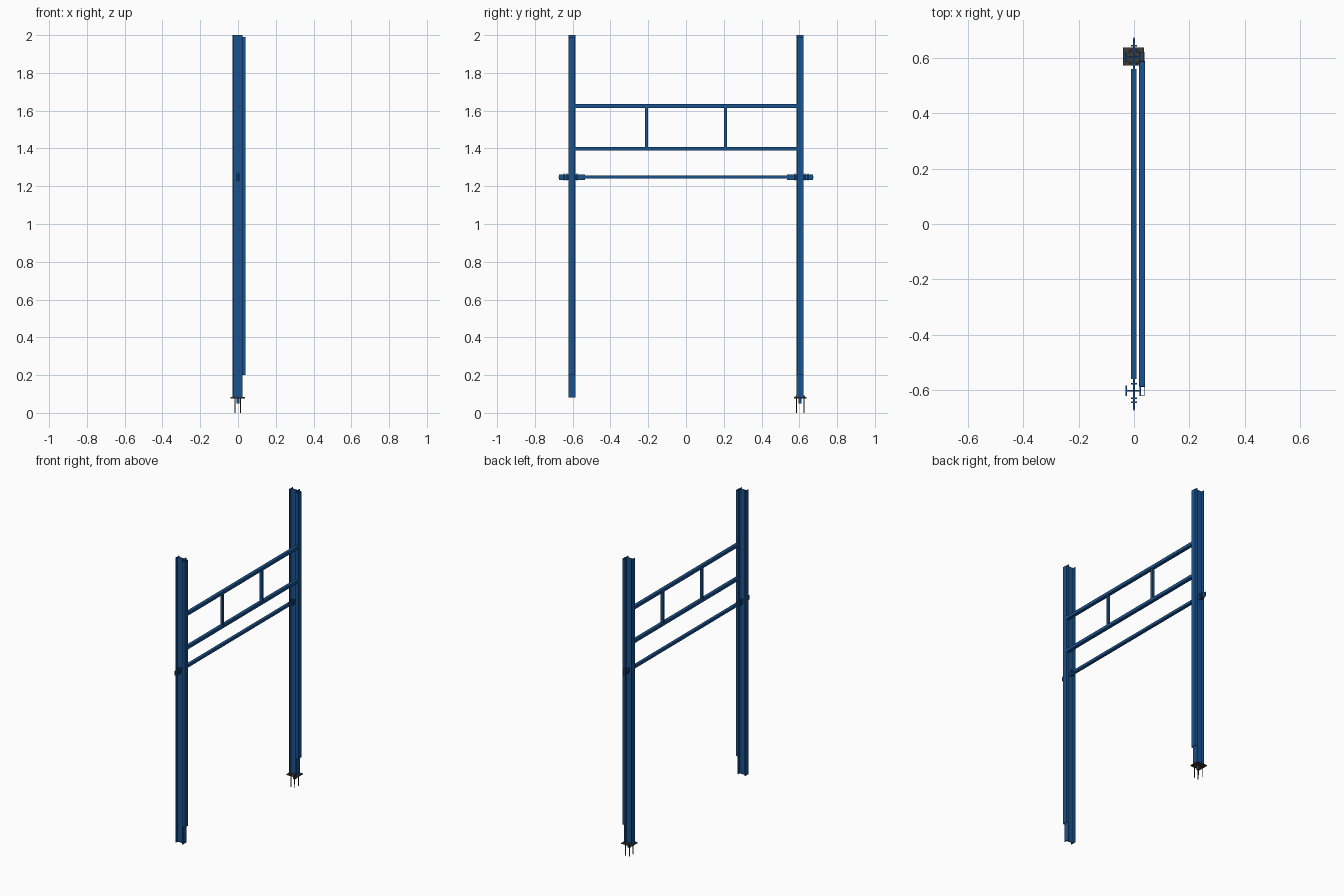
import bpy, bmesh

if "Cube" in bpy.data.objects:
    bpy.data.objects.remove(bpy.data.objects["Cube"])

def material(name, rgb):
    m = bpy.data.materials.new(name)
    m.diffuse_color = (*rgb, 1)
    m.use_nodes = True
    m.node_tree.nodes["Principled BSDF"].inputs["Base Color"].default_value = m.diffuse_color
    return m

BLUE = material("blue_paint", (0.01, 0.085, 0.27))
DARK = material("dark_steel", (0.05, 0.045, 0.04))

def make_object(name, bm, mat):
    bmesh.ops.recalc_face_normals(bm, faces=bm.faces)
    me = bpy.data.meshes.new(name)
    bm.to_mesh(me)
    bm.free()
    me.materials.append(mat)
    ob = bpy.data.objects.new(name, me)
    bpy.context.collection.objects.link(ob)
    return ob

def box(name, x, y, z, mat=BLUE):
    bm = bmesh.new()
    bmesh.ops.create_cube(bm, size=1)
    for v in bm.verts:
        for i, (a, b) in enumerate((x, y, z)):
            v.co[i] = a if v.co[i] < 0 else b
    return make_object(name, bm, mat)

def extrude(name, profile, z0, z1, mat=BLUE):
    bm = bmesh.new()
    f = bm.faces.new([bm.verts.new((x, y, z0)) for x, y in profile])
    r = bmesh.ops.extrude_face_region(bm, geom=[f])
    for g in r["geom"]:
        if isinstance(g, bmesh.types.BMVert):
            g.co.z = z1
    return make_object(name, bm, mat)

def cylinder(name, x, y, z0, z1, r, sides=12, mat=DARK):
    bm = bmesh.new()
    bmesh.ops.create_cone(bm, cap_ends=True, segments=sides, radius1=r, radius2=r, depth=z1 - z0)
    bmesh.ops.translate(bm, verts=bm.verts, vec=(x, y, (z0 + z1) / 2))
    return make_object(name, bm, mat)

# Upright H section: two flanges across x, one web between them
half = [(-0.03, 0.019), (-0.025, 0.019), (-0.025, 0.003),
        (0.02, 0.003), (0.02, 0.019), (0.025, 0.019)]
h_section = half + [(x, -y) for x, y in reversed(half)]
# Shallow channel fixed to the +x flange
channel = [(0.025, 0.017), (0.04, 0.017), (0.04, -0.017), (0.025, -0.017),
           (0.025, -0.0145), (0.0375, -0.0145), (0.0375, 0.0145), (0.025, 0.0145)]

Y = 0.604
for side, s in (("front", -1), ("back", 1)):
    yc = s * Y
    extrude(f"{side}_post", [(x, y + yc) for x, y in h_section], 0.082, 2.0)
    extrude(f"{side}_mounting_channel", [(x, y + yc) for x, y in channel], 0.2, 1.99)
    # Tie bar clamp: tongue through the post, cheeks and end pin
    def span(a, b):
        return tuple(sorted((s * a, s * b)))
    box(f"{side}_clamp_tongue", (-0.003, 0.003), span(0.535, 0.672), (1.233, 1.262))
    for n, (a, b) in enumerate(((0.575, 0.581), (0.627, 0.633), (0.642, 0.648))):
        box(f"{side}_clamp_cheek_{n}", (-0.011, 0.011), span(a, b), (1.23, 1.267))
    box(f"{side}_clamp_pin", (-0.001, 0.001), span(0.64, 0.675), (1.243, 1.252), DARK)

# Two horizontal rails with two short spacers
for name, z in (("lower_rail", 1.398), ("upper_rail", 1.625)):
    box(name, (0.018, 0.04), (-0.588, 0.588), (z - 0.01, z + 0.01))
for name, y in (("front_spacer", -0.208), ("back_spacer", 0.208)):
    box(name, (0.021, 0.037), (y - 0.008, y + 0.008), (1.405, 1.618))

# Tie bar between the clamps
box("tie_bar", (-0.011, 0.009), (-0.56, 0.56), (1.24, 1.257))

# Foot of the back post: plate, locating stub, anchor bolts
box("base_plate", (-0.04, 0.036), (Y - 0.031, Y + 0.034), (0.077, 0.083), DARK)
box("locating_stub", (-0.008, 0.008), (Y - 0.008, Y + 0.008), (0.05, 0.077))
for i, x in enumerate((-0.015, 0.014)):
    for j, y in enumerate((Y - 0.02, Y + 0.02)):
        cylinder(f"anchor_bolt_{i}{j}", x, y, 0, 0.093, 0.0025)
        cylinder(f"anchor_nut_{i}{j}", x, y, 0.083, 0.089, 0.005, 6)
